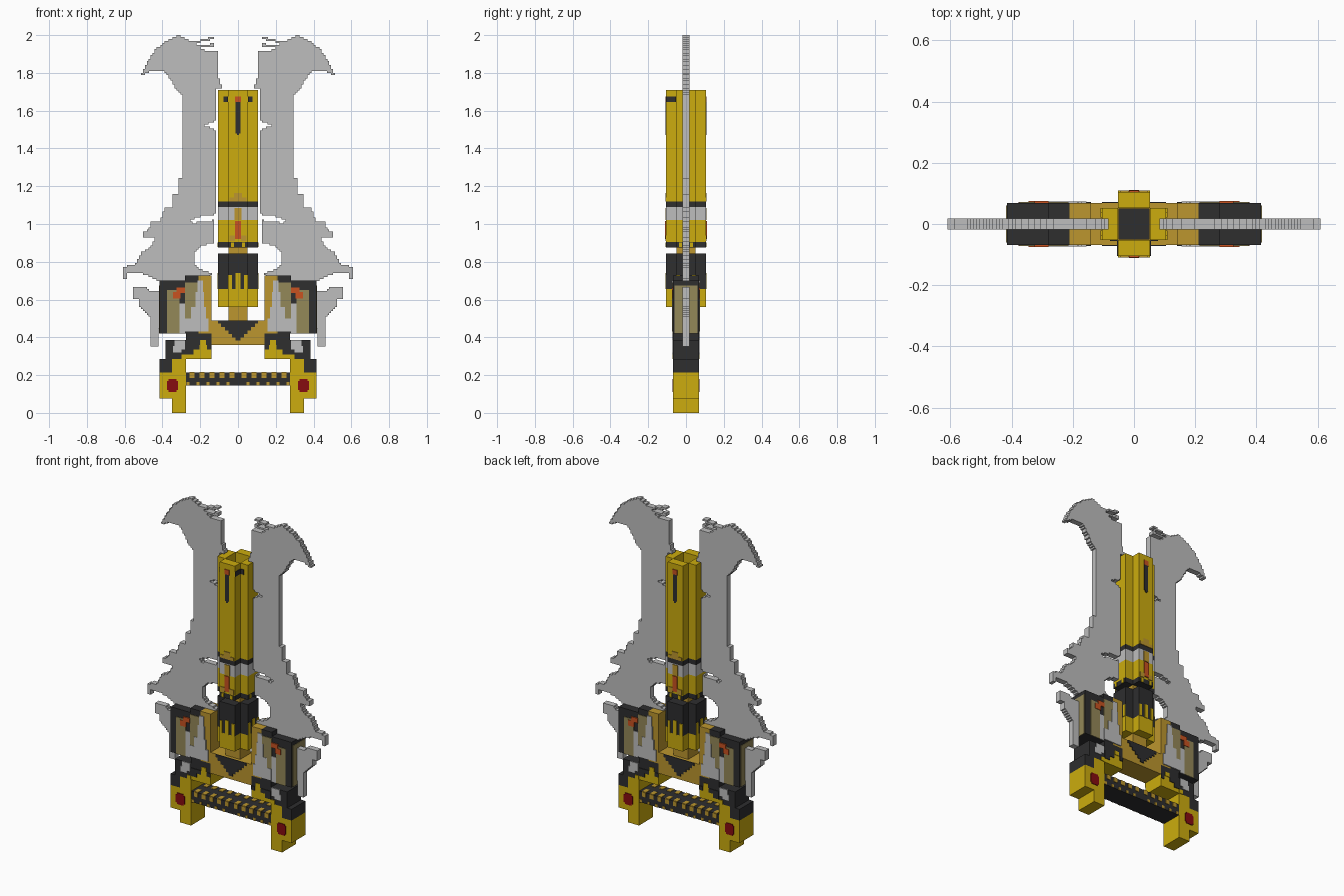
import bpy, bmesh, math
from mathutils import Matrix

if "Cube" in bpy.data.objects:
    bpy.data.objects.remove(bpy.data.objects["Cube"])


def srgb(r, g, b):
    return tuple((c / 255 / 12.92) if c < 10 else ((c / 255 + 0.055) / 1.055) ** 2.4
                 for c in (r, g, b)) + (1.0,)


COLOURS = {
    "yellow": (204, 172, 14), "gold": (188, 150, 46), "dark": (46, 46, 47),
    "grey": (190, 190, 190), "khaki": (148, 136, 88), "orange": (200, 82, 32),
    "red": (134, 12, 16),
}
MATS = {}
for key, rgb in COLOURS.items():
    MATS[key] = bpy.data.materials.new(key + " paint")
    MATS[key].diffuse_color = srgb(*rgb)


def finish(name, bm, mats):
    bmesh.ops.recalc_face_normals(bm, faces=bm.faces[:])
    me = bpy.data.meshes.new(name)
    bm.to_mesh(me)
    bm.free()
    for m in mats:
        me.materials.append(MATS[m])
    ob = bpy.data.objects.new(name, me)
    bpy.context.collection.objects.link(ob)
    return ob


def part(name, boxes, mirror_x=False, mirror_y=False, turns=1):
    """Boxes (x0,x1,y0,y1,z0,z1,colour), mirrored and/or turned about z."""
    bm = bmesh.new()
    mats = list(dict.fromkeys(b[6] for b in boxes))
    for x0, x1, y0, y1, z0, z1, col in boxes:
        for sx in ((1, -1) if mirror_x and x0 != -x1 else (1,)):
            for sy in ((1, -1) if mirror_y and y0 != -y1 else (1,)):
                for k in range(turns):
                    m = (Matrix.Rotation(math.tau * k / turns, 4, 'Z')
                         @ Matrix.Translation((sx * (x0 + x1) / 2, sy * (y0 + y1) / 2, (z0 + z1) / 2))
                         @ Matrix.Diagonal((x1 - x0, y1 - y0, z1 - z0, 1)))
                    vs = bmesh.ops.create_cube(bm, size=1, matrix=m)["verts"]
                    for f in {f for v in vs for f in v.link_faces}:
                        f.material_index = mats.index(col)
    return finish(name, bm, mats)


def inside(x, z, poly):
    hit = False
    for (xa, za), (xb, zb) in zip(poly, poly[1:] + poly[:1]):
        if (za > z) != (zb > z) and x < xa + (z - za) * (xb - xa) / (zb - za):
            hit = not hit
    return hit


# Wing blades: stepped outline filled on a fine grid, then thickened
WING = [(.127, 1.99), (.24, 1.965), (.31, 1.999), (.38, 1.97), (.43, 1.93), (.485, 1.85),
        (.515, 1.785), (.49, 1.80), (.44, 1.815), (.395, 1.81), (.355, 1.765), (.325, 1.71),
        (.293, 1.68), (.293, 1.25), (.317, 1.235), (.317, 1.16), (.35, 1.155), (.35, 1.09),
        (.39, 1.08), (.41, 1.01), (.46, 1.01), (.47, .97), (.50, .955), (.50, .93),
        (.44, .925), (.46, .88), (.51, .85), (.54, .79), (.61, .77), (.61, .71), (.59, .71),
        (.58, .745), (.50, .735), (.42, .70), (.40, .70), (.40, .645), (.46, .645), (.49, .665),
        (.555, .67), (.555, .605), (.53, .60), (.53, .565), (.49, .535), (.46, .50),
        (.46, .355), (.42, .355), (.42, .45), (.35, .45), (.35, .68), (.15, .70), (.14, .74),
        (.21, .765), (.228, .79), (.228, .85), (.20, .885), (.125, .90), (.125, 1.02),
        (.24, 1.005), (.25, 1.02), (.19, 1.045), (.12, 1.05), (.12, 1.50), (.18, 1.525),
        (.12, 1.545), (.12, 1.72), (.085, 1.72), (.105, 1.79), (.105, 1.915), (.17, 1.92),
        (.21, 1.93), (.125, 1.942), (.125, 1.955), (.22, 1.945), (.22, 1.958), (.127, 1.978)]
CELL, HALF = 0.0105, 0.018
for side, label in ((1, "right_wing"), (-1, "left_wing")):
    bm = bmesh.new()
    grid = {}

    def corner(i, j):
        if (i, j) not in grid:
            grid[i, j] = bm.verts.new((side * i * CELL, -HALF, 2 - j * CELL))
        return grid[i, j]

    for i in range(7, 60):
        for j in range(160):
            if inside((i + .5) * CELL, 2 - (j + .5) * CELL, WING):
                bm.faces.new([corner(i, j), corner(i + 1, j), corner(i + 1, j + 1), corner(i, j + 1)])
    ext = bmesh.ops.extrude_face_region(bm, geom=bm.faces[:], use_keep_orig=True)
    bmesh.ops.translate(bm, vec=(0, 2 * HALF, 0),
                        verts=[g for g in ext["geom"] if isinstance(g, bmesh.types.BMVert)])
    finish(label, bm, ["grey"])

# Barrel: four plates around a hollow, banded by height
R, W = .105, .052
bands = [(.56, .655, "yellow"), (.655, .845, "dark"), (.875, .905, "dark"), (.905, 1.02, "yellow"),
         (1.02, 1.09, "grey"), (1.09, 1.12, "dark"), (1.12, 1.71, "yellow")]
part("barrel_plates", [(-W, W, -R, -W, a, b, c) for a, b, c in bands], turns=4)
part("barrel_core", [(-.05, .05, -.05, .05, .49, .89, "gold"), (-.05, .05, -.05, .05, .89, .9, "dark")])

# Barrel paint: flame teeth, checks and insets on every plate
P = R + .004
teeth = [(s * .042 - .01, s * .042 + .01, -P, -R, .655, .73, "yellow") for s in (-1, 1)]
teeth += [(-.012, .012, -P, -R, .655, .74, "yellow")]
checks = [(x - .008, x + .008, -P, -R, .877, .903, "yellow") for x in (-.03, .03)]
part("barrel_teeth", teeth + checks, turns=4)
part("barrel_insets", [
    (-.018, .018, -P, -R, 1.02, 1.085, "gold"), (-.016, .016, -P - .002, -R, .92, 1.015, "orange"),
    (-.045, -.016, -P, -R, .91, .94, "gold"), (.016, .045, -P, -R, .91, .94, "gold"),
    (-.045, .045, -P, -R, 1.12, 1.14, "gold"), (-.02, .02, -P, -R, 1.14, 1.165, "gold"),
    (-.013, .013, -P, -R, 1.48, 1.645, "dark"), (-.006, .006, -P, -R, 1.47, 1.48, "dark"),
    (-.016, .016, -P, -R, 1.645, 1.675, "orange")], turns=2)
part("barrel_sights", [(.052, .056, -R, -W, 1.645, 1.675, "dark"),
                       (.056, .078, -.056, -W, 1.645, 1.675, "dark")], mirror_x=True)

# Side pods
D = .068
F = -D - .004
part("side_pods", [
    (.14, .21, -D, D, .42, .727, "gold"), (.21, .28, -D, D, .42, .727, "dark"),
    (.28, .415, -D, D, .42, .70, "dark"), (.415, .418, -D + .008, D - .008, .42, .675, "khaki"),
], mirror_x=True)
part("pod_paint", [
    (.21, .28, F, -D, .50, .69, "khaki"), (.31, .375, F, -D, .42, .65, "khaki"),
    (.155, .28, F - .002, -D, .43, .50, "grey"), (.17, .25, F - .002, -D, .50, .56, "grey"),
    (.18, .225, F - .002, -D, .56, .64, "grey"), (.185, .215, F - .002, -D, .64, .70, "grey"),
    (.28, .31, F, -D, .42, .58, "grey"),
    (.28, .325, F - .003, -D, .635, .665, "orange"), (.305, .345, F - .003, -D, .605, .64, "orange"),
], mirror_x=True, mirror_y=True)

# Guard: centre block, arms and shoulders
part("guard", [
    (-.14, .14, -D, D, .36, .49, "gold"),
    (.14, .275, -D, D, .36, .42, "dark"), (.14, .275, -D, D, .285, .36, "yellow"),
    (.275, .385, -D, D, .285, .385, "dark"),
], mirror_x=True)
chevron = [(-w, w, F, -D, .49 - .018 * (k + 1), .49 - .018 * k, "dark")
           for k, w in enumerate((.105, .09, .07, .05, .032, .014))]
part("guard_paint", chevron + [
    (.17, .20, F, -D, .36, .385, "yellow"), (.14, .165, F, -D, .335, .36, "dark"),
    (.205, .235, F, -D, .335, .36, "dark"), (.235, .275, F, -D, .31, .36, "dark"),
    (.28, .335, F, -D, .335, .385, "grey"), (.30, .345, F, -D, .32, .355, "grey"),
    (.275, .30, F, -D, .285, .31, "yellow"),
], mirror_x=True, mirror_y=True)

# Legs with feet and red studs
part("legs", [
    (.275, .35, -D, D, .215, .285, "yellow"), (.35, .415, -D, D, .215, .285, "dark"),
    (.275, .415, -D, D, .075, .215, "yellow"), (.275, .35, -D, D, 0, .075, "yellow"),
], mirror_x=True)
part("leg_studs", [(.317, .377, F, -D, .12, .17, "red"), (.325, .369, F, -D, .11, .18, "red")],
     mirror_x=True, mirror_y=True)

# Crossbar with checks on the front, back and top
B = .064
bar = [(-.275, .275, -B, B, .145, .213, "dark")]
for k in range(5):
    x = .03 + .053 * k
    bar += [(x - .012, x + .014, -B - .003, -B, .185, .213, "gold"),
            (x + .014, x + .03, -B - .003, -B, .145, .163, "gold"),
            (x - .012, x + .014, -B, -B + .04, .213, .216, "gold")]
part("crossbar", bar, mirror_x=True, mirror_y=True)

for m in bpy.data.materials:
    if m.users and not m.is_grease_pencil:
        m.use_nodes = True
        m.node_tree.nodes["Principled BSDF"].inputs["Base Color"].default_value = m.diffuse_color
